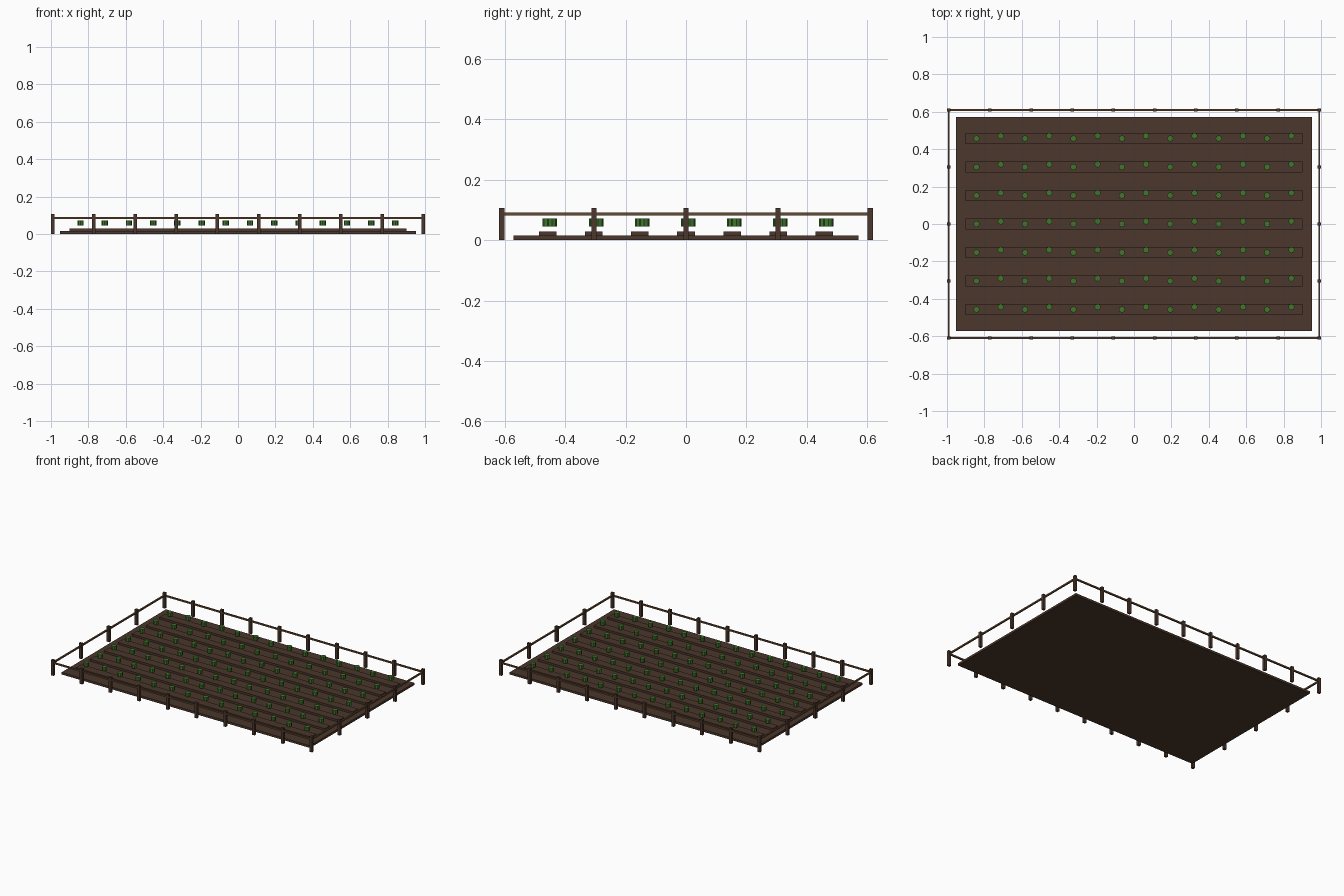
import bpy
import bmesh
from mathutils import Matrix, Vector

old = bpy.data.objects.get("Cube")
if old:
    bpy.data.objects.remove(old, do_unlink=True)


def material(name, rgb):
    m = bpy.data.materials.new(name)
    m.use_nodes = True
    m.diffuse_color = (*rgb, 1)
    m.node_tree.nodes["Principled BSDF"].inputs["Base Color"].default_value = (*rgb, 1)
    return m


soil = material("soil brown", (0.07, 0.038, 0.025))
wood = material("post brown", (0.07, 0.038, 0.025))
rail_wood = material("rail brown", (0.13, 0.065, 0.03))
leaf = material("leaf green", (0.05, 0.18, 0.025))


def finish(bm, name, mat):
    mesh = bpy.data.meshes.new(name)
    bm.to_mesh(mesh)
    bm.free()
    mesh.materials.append(mat)
    ob = bpy.data.objects.new(name, mesh)
    bpy.context.collection.objects.link(ob)
    return ob


def box(bm, centre, size):
    place = Matrix.Translation(centre) @ Matrix.Diagonal((*size, 1))
    bmesh.ops.create_cube(bm, size=1, matrix=place)


FENCE_X, FENCE_Y = 0.9905, 0.61
ROWS = [i * 0.1524 for i in range(-3, 4)]

# Soil bed
bm = bmesh.new()
box(bm, (0, 0, 0.0075), (1.904, 1.142, 0.015))
finish(bm, "soil_bed", soil)

# Raised planting rows
bm = bmesh.new()
for y in ROWS:
    box(bm, (0, y, 0.0215), (1.8, 0.058, 0.015))
finish(bm, "planting_rows", soil)

# Staggered crop plants
bm = bmesh.new()
for y in ROWS:
    for i in range(14):
        spot = Vector((-0.842 + i * 0.1295, y + 0.014 * (i % 2), 0.058))
        bmesh.ops.create_cone(bm, cap_ends=True, segments=8, radius1=0.017,
                              radius2=0.017, depth=0.026,
                              matrix=Matrix.Translation(spot))
finish(bm, "crop_plants", leaf)

# Fence posts
spots = {(FENCE_X * (i / 4.5 - 1), s * FENCE_Y) for i in range(10) for s in (-1, 1)}
spots |= {(s * FENCE_X, FENCE_Y * j / 2) for j in (-1, 0, 1) for s in (-1, 1)}
bm = bmesh.new()
for x, y in sorted(spots):
    box(bm, (x, y, 0.0535), (0.019, 0.017, 0.107))
finish(bm, "fence_posts", wood)

# Fence rails
bm = bmesh.new()
for s in (-1, 1):
    box(bm, (0, s * FENCE_Y, 0.086), (2 * FENCE_X, 0.01, 0.01))
    box(bm, (s * FENCE_X, 0, 0.086), (0.01, 2 * FENCE_Y, 0.01))
finish(bm, "fence_rails", rail_wood)
